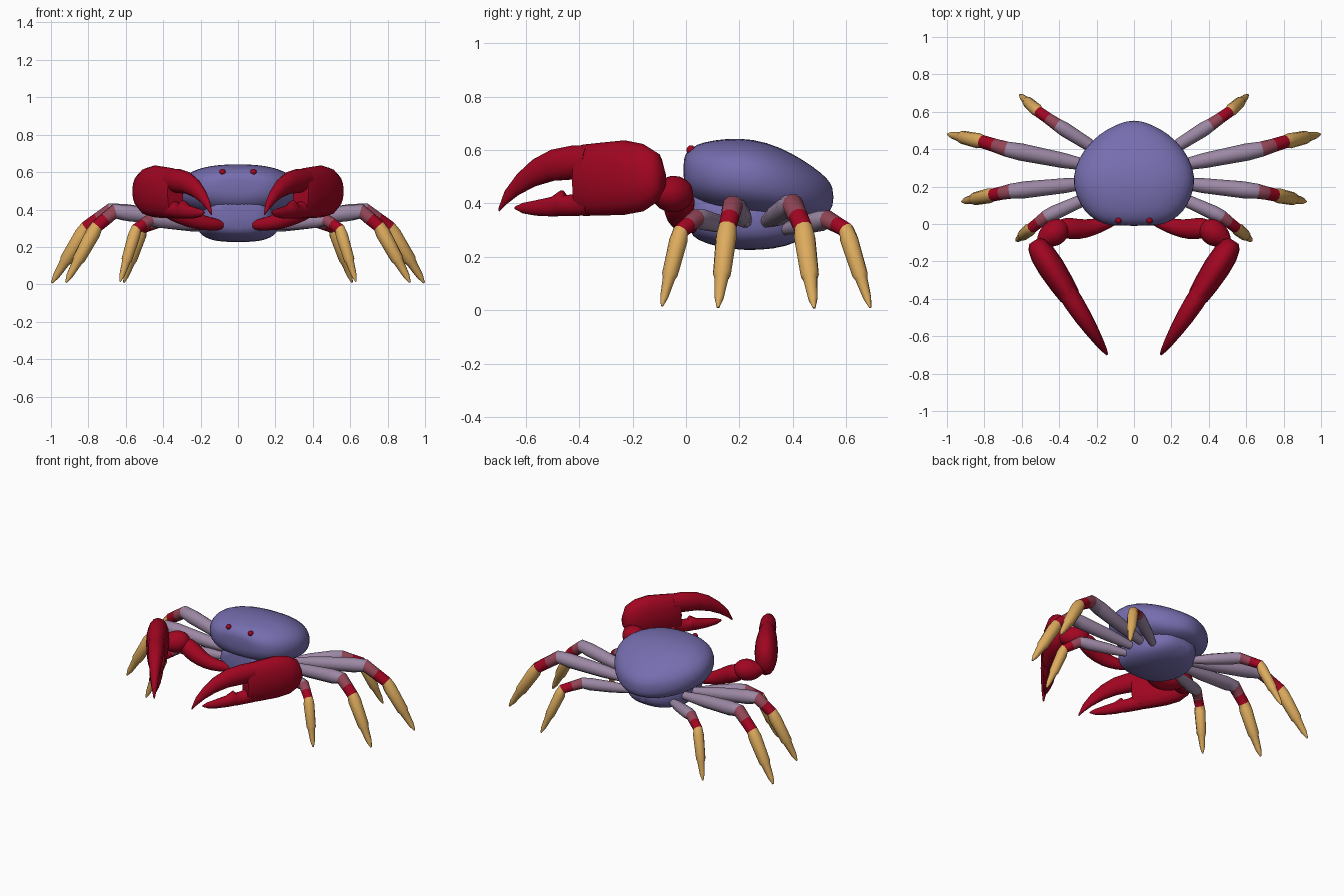
import bpy, bmesh, math
from mathutils import Vector

if "Cube" in bpy.data.objects:
    bpy.data.objects.remove(bpy.data.objects["Cube"])


def material(name, rgb):
    m = bpy.data.materials.new(name)
    m.diffuse_color = (*[(c / 255) ** 2.2 for c in rgb], 1)
    m.use_nodes = True
    m.node_tree.nodes["Principled BSDF"].inputs["Base Color"].default_value = m.diffuse_color
    return m


PURPLE = material("shell_purple", (117, 109, 173))
RED = material("claw_red", (160, 14, 38))
MAUVE = material("leg_mauve", (155, 135, 163))
DUSKY = material("joint_dusky_red", (146, 72, 88))
YELLOW = material("tip_yellow", (220, 170, 94))


def loft(name, rings, mats, bands=None, sides=14, power=2.0, mirror=False, subsurf=0):
    """Skin rings of (centre, side vector, up vector) into a closed tube."""
    bm = bmesh.new()
    loops = []
    for c, a, b in rings:
        loop = []
        for i in range(sides):
            t = 2 * math.pi * i / sides
            u, v = math.cos(t), math.sin(t)
            u = math.copysign(abs(u) ** (2 / power), u)
            v = math.copysign(abs(v) ** (2 / power), v)
            loop.append(bm.verts.new(c + a * u + b * v))
        loops.append(loop)
    for k, (l0, l1) in enumerate(zip(loops, loops[1:])):
        for i in range(sides):
            j = (i + 1) % sides
            f = bm.faces.new((l0[i], l0[j], l1[j], l1[i]))
            f.material_index = bands[k] if bands else 0
    bm.faces.new(loops[0]).material_index = bands[0] if bands else 0
    bm.faces.new(loops[-1]).material_index = bands[-1] if bands else 0
    bmesh.ops.recalc_face_normals(bm, faces=bm.faces)
    me = bpy.data.meshes.new(name)
    bm.to_mesh(me)
    bm.free()
    for m in mats:
        me.materials.append(m)
    ob = bpy.data.objects.new(name, me)
    bpy.context.collection.objects.link(ob)
    if mirror:
        ob.modifiers.new("Mirror", "MIRROR").use_mirror_merge = False
    if subsurf:
        s = ob.modifiers.new("Smooth", "SUBSURF")
        s.levels = s.render_levels = subsurf
    return ob


def tube(points, radii):
    """Round rings following a path."""
    pts = [Vector(p) for p in points]
    rings = []
    for i, (p, r) in enumerate(zip(pts, radii)):
        d = (pts[min(i + 1, len(pts) - 1)] - pts[max(i - 1, 0)]).normalized()
        side = d.cross(Vector((0, 0, 1))).normalized()
        rings.append((p, side * r, side.cross(d) * r))
    return rings


def body_rings(stations):
    return [(Vector((0, y, (lo + hi) / 2)), Vector((w, 0, 0)), Vector((0, 0, (hi - lo) / 2)))
            for y, w, lo, hi in stations]


def claw_rings(stations):
    """Rings along the inward-slanting claw axis."""
    return [(Vector((0.515 + (y + 0.12) * 0.643, y, (lo + hi) / 2)),
             Vector((0.84, -0.54, 0)) * w, Vector((0, 0, (hi - lo) / 2)))
            for y, lo, hi, w in stations]


# Domed shell and the narrower belly beneath it: y, half width, bottom, top
shell = loft("shell", body_rings([
    (-0.01, .10, .49, .56), (0, .17, .44, .595), (.04, .24, .40, .622), (.10, .29, .37, .638),
    (.20, .33, .35, .647), (.30, .322, .34, .632), (.40, .27, .335, .588), (.48, .19, .34, .535),
    (.53, .10, .36, .495), (.553, .03, .39, .455)]), [PURPLE], sides=24, power=2.4, subsurf=1)
loft("belly", body_rings([
    (0.01, .12, .29, .45), (.04, .17, .262, .45), (.12, .20, .234, .45), (.22, .23, .222, .45),
    (.33, .21, .227, .45), (.42, .15, .252, .42), (.48, .08, .30, .40)]),
    [PURPLE], sides=24, power=2.8, subsurf=1)

# Eyes: small flattened beads on the shell front
bpy.context.view_layer.update()
for s, side in ((1, "left"), (-1, "right")):
    _, spot, _, _ = shell.closest_point_on_mesh(Vector((s * .085, 0.0, .62)))
    bpy.ops.mesh.primitive_uv_sphere_add(segments=12, ring_count=8, radius=.017, location=spot)
    eye = bpy.context.object
    eye.name = side + "_eye"
    eye.data.materials.append(RED)

# Walking legs: root, knee, ankle, tip, thickness
LEGS = {
    "front_leg": ((.18, .17, .31), (.47, .04, .345), (.545, -.02, .295), (.63, -.09, .015), .036),
    "second_leg": ((.18, .225, .33), (.66, .175, .39), (.755, .155, .31), (.92, .12, .01), .042),
    "third_leg": ((.18, .30, .33), (.68, .40, .395), (.81, .44, .305), (.995, .48, .008), .043),
    "rear_leg": ((.14, .36, .30), (.41, .53, .34), (.51, .60, .30), (.61, .69, .01), .036),
}
# Rings per limb part: start joint, fraction to the next joint, thickness factor, colour
RINGS = [(0, 0, .55, 0), (0, .4, .95, 0), (0, .85, 1.08, 0), (1, 0, .95, 1), (1, .5, .85, 2),
         (2, 0, .82, 3), (2, .12, .95, 3), (2, .58, .82, 3), (2, .63, .65, 3), (2, .88, .42, 3),
         (2, 1, .12, 3)]
for name, (*joints, r) in LEGS.items():
    j = [Vector(p) for p in joints]
    pts = [j[i].lerp(j[i + 1], t) for i, t, _, _ in RINGS]
    loft(name, tube(pts, [r * k for _, _, k, _ in RINGS]), [MAUVE, DUSKY, RED, YELLOW],
         bands=[b for *_, b in RINGS[:-1]], sides=10, mirror=True)

# Claw arms: upper arm and wrist
loft("claw_arm", tube(
    [(.07, .04, .315), (.14, .01, .32), (.22, -.02, .335), (.30, -.03, .375), (.37, -.02, .41),
     (.42, -.02, .43)], [.025, .036, .045, .058, .06, .035]), [RED], mirror=True, subsurf=1)
loft("claw_wrist", tube(
    [(.36, .0, .43), (.39, -.02, .435), (.43, -.05, .435), (.47, -.08, .43), (.49, -.11, .44),
     (.495, -.15, .46)], [.03, .065, .075, .06, .035, .035]), [RED], mirror=True, subsurf=1)

# Pincers: y, bottom, top, half width
loft("claw_palm", claw_rings([
    (-.09, .45, .53, .03), (-.11, .405, .59, .052), (-.16, .37, .622, .068), (-.23, .357, .636, .072),
    (-.32, .354, .627, .066), (-.385, .353, .62, .057), (-.40, .36, .615, .05)]),
    [RED], sides=16, power=2.1, mirror=True)
loft("upper_finger", claw_rings([
    (-.36, .50, .618, .052), (-.42, .488, .618, .053), (-.50, .483, .602, .047),
    (-.57, .462, .565, .037), (-.63, .43, .51, .026), (-.675, .395, .45, .015),
    (-.70, .37, .385, .005)]), [RED], mirror=True)
loft("lower_finger", claw_rings([
    (-.36, .353, .46, .045), (-.42, .352, .435, .042), (-.452, .351, .43, .04),
    (-.465, .351, .45, .038), (-.50, .35, .425, .035), (-.56, .353, .412, .026),
    (-.61, .362, .402, .015), (-.64, .378, .388, .004)]), [RED], mirror=True)

# Soft shading with crisp ends
bpy.ops.object.select_all(action="SELECT")
bpy.context.view_layer.objects.active = shell
bpy.ops.object.shade_smooth_by_angle(angle=math.radians(50))
